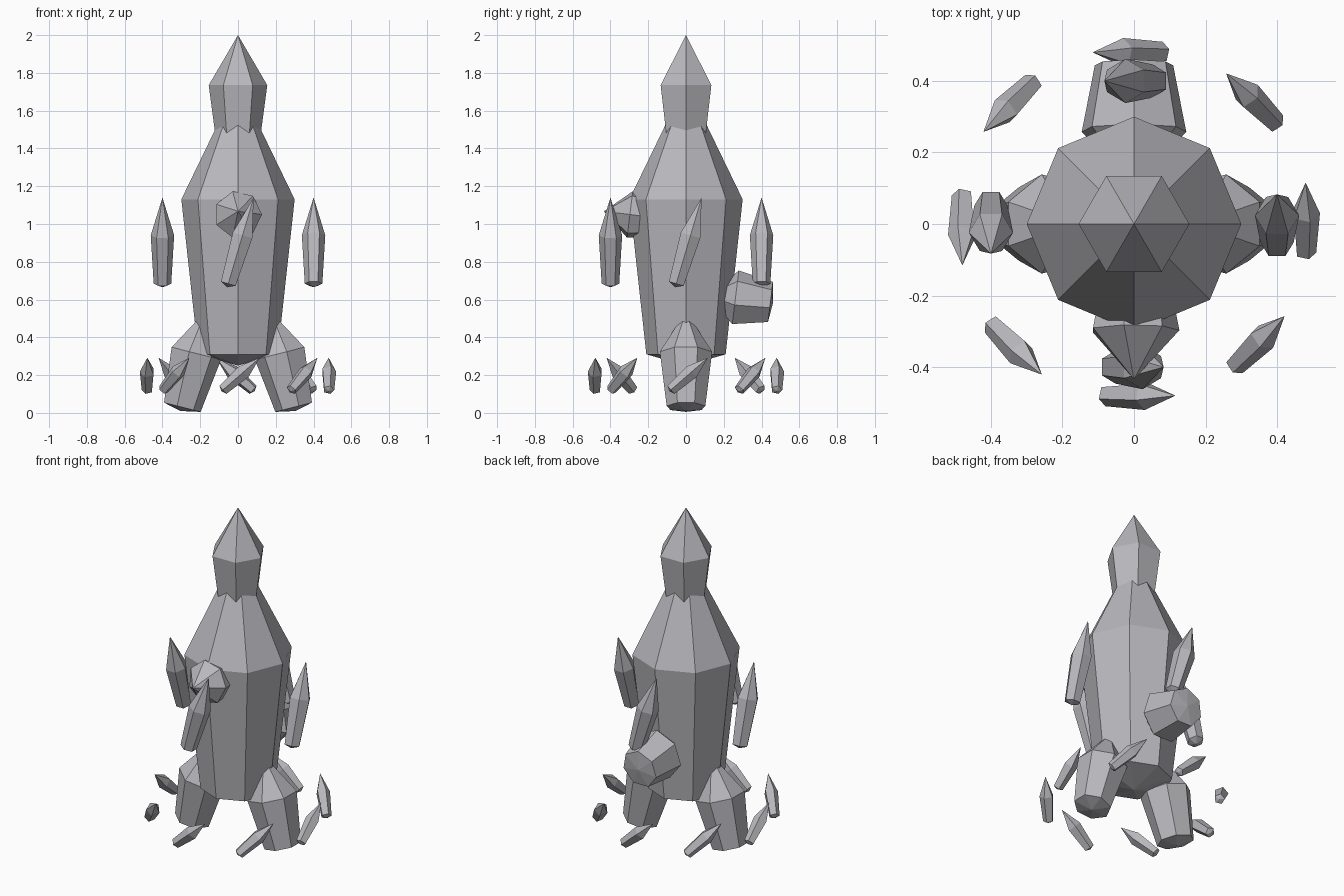
import bpy, bmesh, math
from mathutils import Matrix, Vector

if "Cube" in bpy.data.objects:
    bpy.data.objects.remove(bpy.data.objects["Cube"])

grey = bpy.data.materials.new("crystal_grey")
grey.diffuse_color = (0.48, 0.48, 0.51, 1)
grey.use_nodes = True
grey.node_tree.nodes["Principled BSDF"].inputs["Base Color"].default_value = grey.diffuse_color


def rot(deg, axis):
    return Matrix.Rotation(math.radians(deg), 4, axis)


def crystal(name, sides, radius, length, matrix, phase=0, base=0.72, shoulder=0.58):
    """Tapered faceted crystal: shallow base point, base ring, shoulder ring, tip."""
    bm = bmesh.new()
    rings = []
    for r, z in ((radius * base, 0.04 * length), (radius, shoulder * length)):
        ring = []
        for i in range(sides):
            a = math.radians(phase) + i * math.tau / sides
            ring.append(bm.verts.new((r * math.cos(a), r * math.sin(a), z)))
        rings.append(ring)
    bottom = bm.verts.new((0, 0, 0))
    tip = bm.verts.new((0, 0, length))
    low, high = rings
    for i in range(sides):
        j = (i + 1) % sides
        bm.faces.new((bottom, low[j], low[i]))
        bm.faces.new((low[i], low[j], high[j], high[i]))
        bm.faces.new((high[i], high[j], tip))
    bm.transform(matrix)
    mesh = bpy.data.meshes.new(name)
    bm.to_mesh(mesh)
    bm.free()
    mesh.materials.append(grey)
    obj = bpy.data.objects.new(name, mesh)
    bpy.context.collection.objects.link(obj)
    return obj


def at(x, y, z):
    return Matrix.Translation(Vector((x, y, z)))


# Body and head
crystal("body", 8, 0.30, 1.50, at(0, 0, 0.25), base=0.70, shoulder=0.587)
crystal("head", 6, 0.155, 0.64, at(0, 0, 1.36), base=0.70, shoulder=0.586)

# Legs leaning in towards the body
for side, label in ((-1, "left"), (1, "right")):
    crystal("leg_" + label, 7, 0.142, 0.545,
            at(side * 0.305, 0, 0.01) @ rot(-side * 14.2, 'Y'),
            phase=180 if side > 0 else 0, base=0.74)

# Chest crystal pointing forward, and back crystal with its blunt end outward
crystal("chest_crystal", 7, 0.127, 0.33, at(0, -0.107, 1.027) @ rot(83, 'X'))
crystal("back_crystal", 7, 0.15, 0.345, at(0, 0.46, 0.58) @ rot(83, 'X'),
        phase=90, base=0.75)

# Upper ring of floating shards, tilted along the ring
for i in range(4):
    crystal(f"upper_shard_{i + 1}", 6, 0.062, 0.495,
            rot(i * 90, 'Z') @ at(0.40, -0.057, 0.665) @ rot(-16.4, 'X'), base=0.75)

# Lower ring of small floating shards, tilted further
for i in range(8):
    crystal(f"lower_shard_{i + 1}", 5, 0.04, 0.27,
            rot(i * 45, 'Z') @ at(0.48, -0.088, 0.115) @ rot(-49, 'X'), base=0.74)
